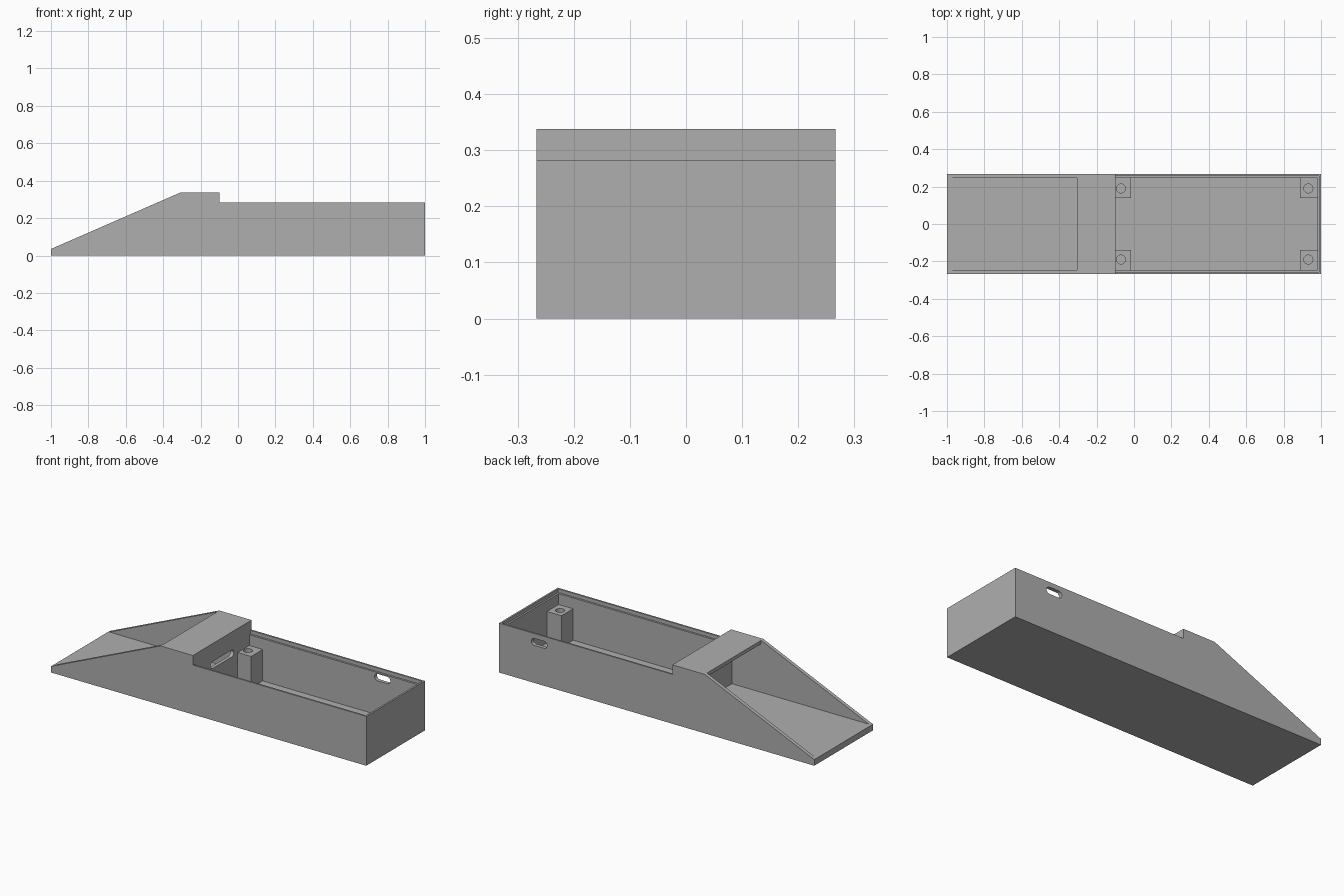
import bpy, bmesh, math

cube = bpy.data.objects.get("Cube")
if cube:
    bpy.data.objects.remove(cube, do_unlink=True)

grey = bpy.data.materials.new("plain grey")
grey.use_nodes = True
COLOUR = (0.43, 0.43, 0.43, 1)
grey.diffuse_color = COLOUR
grey.node_tree.nodes["Principled BSDF"].inputs["Base Color"].default_value = COLOUR


def prism(name, points, axis, lo, hi):
    """Extrude a 2D outline along one axis, from lo to hi."""
    place = {"x": lambda a, b, t: (t, a, b),
             "y": lambda a, b, t: (a, t, b),
             "z": lambda a, b, t: (a, b, t)}[axis]
    bm = bmesh.new()
    start = [bm.verts.new(place(a, b, lo)) for a, b in points]
    end = [bm.verts.new(place(a, b, hi)) for a, b in points]
    bm.faces.new(start)
    bm.faces.new(end)
    n = len(points)
    for i in range(n):
        j = (i + 1) % n
        bm.faces.new((start[i], start[j], end[j], end[i]))
    bmesh.ops.recalc_face_normals(bm, faces=bm.faces)
    mesh = bpy.data.meshes.new(name)
    bm.to_mesh(mesh)
    bm.free()
    mesh.materials.append(grey)
    ob = bpy.data.objects.new(name, mesh)
    bpy.context.collection.objects.link(ob)
    return ob


def box(name, x0, x1, y0, y1, z0, z1):
    return prism(name, [(x0, y0), (x1, y0), (x1, y1), (x0, y1)], "z", z0, z1)


def slot(a, b, length, height, steps=12):
    """Outline of a slot with round ends, centred on (a, b)."""
    r = height / 2
    out = []
    for side in (1, -1):
        for i in range(steps + 1):
            t = -math.pi / 2 + math.pi * i / steps
            out.append((a + side * (length / 2 - r + r * math.cos(t)),
                        b + side * r * math.sin(t)))
    return out


def circle(a, b, r, n=32):
    return [(a + r * math.cos(2 * math.pi * i / n),
             b + r * math.sin(2 * math.pi * i / n)) for i in range(n)]


def cut(target, cutter):
    """Subtract the cutter and discard it."""
    cutter.hide_render = True
    mod = target.modifiers.new("cut", "BOOLEAN")
    mod.operation = "DIFFERENCE"
    mod.solver = "EXACT"
    mod.object = cutter
    bpy.context.view_layer.objects.active = target
    bpy.ops.object.modifier_apply(modifier=mod.name)
    bpy.data.objects.remove(cutter, do_unlink=True)


WIDE, INNER = 0.266, 0.245
STEP, TOP, RIM = -0.10, 0.338, 0.283

# Outer shell: ramp, raised hood and long box
body = prism("enclosure_body",
             [(-1, 0), (1, 0), (1, RIM), (STEP, RIM), (STEP, TOP), (-0.305, TOP), (-1, 0.035)],
             "y", -WIDE, WIDE)

# Open tray running under the hood to the dividing wall
cut(body, prism("tray_cutter",
                [(-1.1, 0.04), (-0.12, 0.04), (-0.12, 0.318), (-0.305, 0.318),
                 (-0.305, 0.5), (-1.1, 0.5)], "y", -INNER, INNER))

# Box cavity and the recessed lid ledge around its rim
cut(body, box("cavity_cutter", STEP, 0.98, -INNER, INNER, 0.02, 0.4))
cut(body, box("ledge_cutter", STEP, 0.99, -0.256, 0.256, 0.262, 0.4))

# Cable slots in the back wall and the dividing wall
cut(body, prism("side_slot_cutter", slot(0.745, 0.235, 0.10, 0.04), "y", 0.2, 0.3))
cut(body, prism("divider_slot_cutter", slot(0, 0.215, 0.21, 0.04), "x", -0.15, -0.08))

# Four screw posts with blind holes
for end, x0, x1, hx in (("inner", STEP, -0.015, -0.07), ("outer", 0.888, 0.98, 0.932)):
    for side, s in (("front", -1), ("back", 1)):
        y0, y1 = sorted((s * 0.14, s * INNER))
        post = box(f"{end}_{side}_screw_post", x0, x1, y0, y1, 0.02, 0.2)
        cut(post, prism("hole_cutter", circle(hx, s * 0.19, 0.024), "z", 0.08, 0.3))
